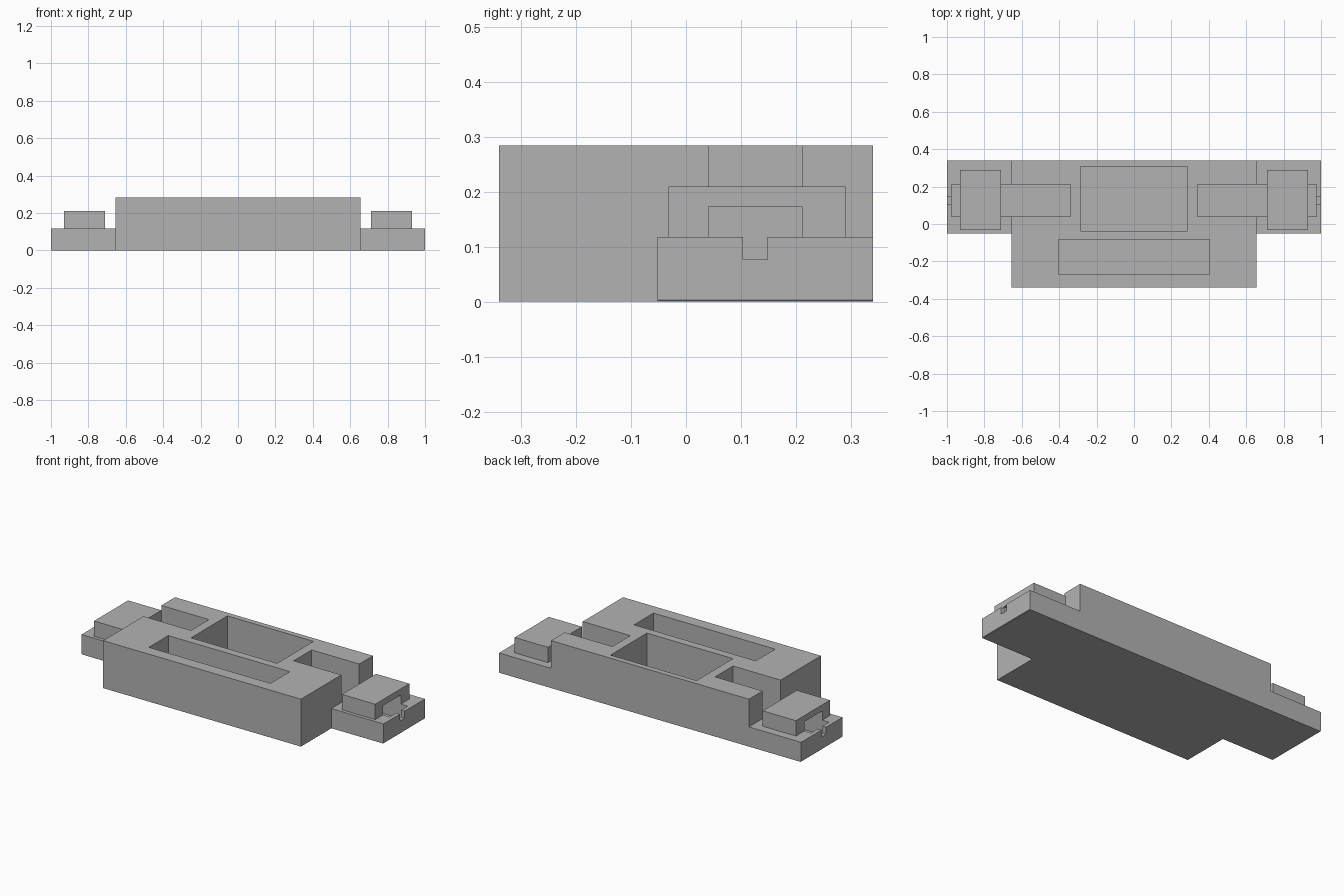
import bpy
import bmesh

old = bpy.data.objects.get("Cube")
if old:
    bpy.data.objects.remove(old, do_unlink=True)

grey = bpy.data.materials.new("plain grey")
grey.use_nodes = True
colour = (0.45, 0.45, 0.45, 1)
grey.diffuse_color = colour
grey.node_tree.nodes["Principled BSDF"].inputs["Base Color"].default_value = colour


def box(name, xs, ys, zs):
    """Axis-aligned box from its x, y and z ranges."""
    xs = sorted(xs)
    bm = bmesh.new()
    bmesh.ops.create_cube(bm, size=1)
    for v in bm.verts:
        v.co = [r[0] if c < 0 else r[1] for c, r in zip(v.co, (xs, ys, zs))]
    mesh = bpy.data.meshes.new(name)
    bm.to_mesh(mesh)
    bm.free()
    mesh.materials.append(grey)
    obj = bpy.data.objects.new(name, mesh)
    bpy.context.collection.objects.link(obj)
    return obj


def combine(target, other, operation):
    """Apply a boolean to the target and remove the helper."""
    other.hide_render = True
    mod = target.modifiers.new(operation.lower(), 'BOOLEAN')
    mod.operation = operation
    mod.solver = 'EXACT'
    mod.object = other
    bpy.context.view_layer.objects.active = target
    bpy.ops.object.modifier_apply(modifier=mod.name)
    bpy.data.objects.remove(other, do_unlink=True)


FLOOR = 0.03       # thickness left under every pocket
DECK = 0.118       # top of the side wings
TOP = 0.284        # top of the main body
CHANNEL = (0.041, 0.211)

# Main body with a wing on each side
housing = box("housing", (-0.655, 0.655), (-0.34, 0.34), (0, TOP))
for side in (1, -1):
    wing = box("wing", (side * 0.6, side), (-0.052, 0.34), (0, DECK))
    # Slight bevel under the outer end
    bm = bmesh.new()
    bm.from_mesh(wing.data)
    edge = [e for e in bm.edges
            if all(abs(v.co.x) > 0.99 and v.co.z < 0.01 for v in e.verts)]
    bmesh.ops.bevel(bm, geom=edge, offset=0.003, segments=1, affect='EDGES')
    bm.to_mesh(wing.data)
    bm.free()
    combine(housing, wing, 'UNION')

# Open pockets: large rear one and long front one
pockets = [
    box("rear_pocket", (-0.285, 0.285), (-0.037, 0.307), (FLOOR, 0.4)),
    box("front_pocket", (-0.403, 0.403), (-0.268, -0.084), (FLOOR, 0.4)),
]
# Side channels and the narrow cable notches in their end walls
for side in (1, -1):
    pockets.append(box("channel", (side * 0.34, side * 0.976), CHANNEL, (FLOOR, 0.4)))
    pockets.append(box("notch", (side * 0.96, side * 1.1), (0.104, 0.148), (0.077, 0.2)))
for pocket in pockets:
    combine(housing, pocket, 'DIFFERENCE')

# Bridges over the channels, resting on the wings
for side, label in ((1, "left"), (-1, "right")):
    bridge = box(label + "_bridge", (side * 0.711, side * 0.931), (-0.032, 0.29), (DECK, 0.21))
    tunnel = box("tunnel", (side * 0.6, side * 1.1), CHANNEL, (0.05, 0.173))
    combine(bridge, tunnel, 'DIFFERENCE')
